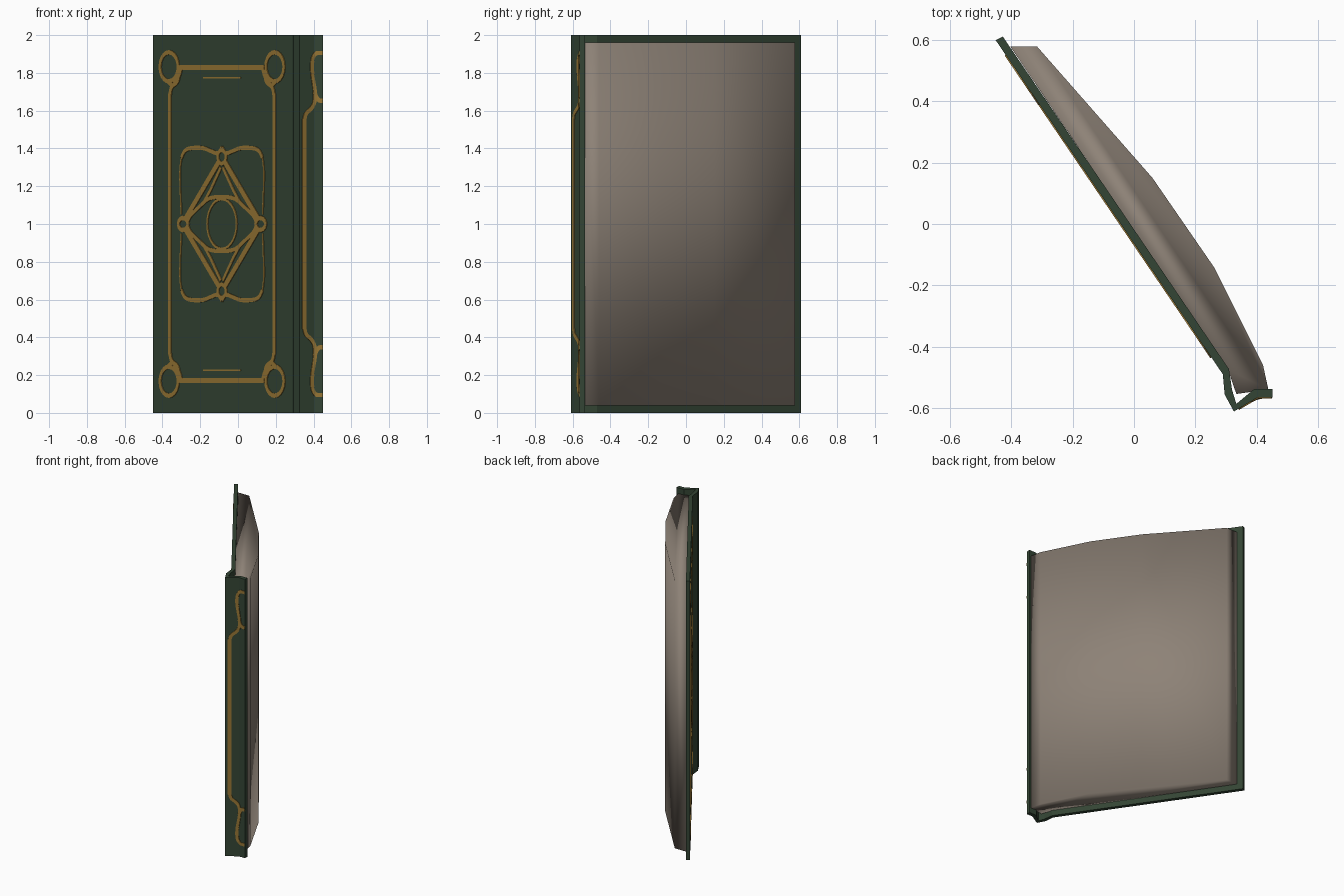
import bpy, bmesh, math
from mathutils import Vector

if "Cube" in bpy.data.objects:
    bpy.data.objects.remove(bpy.data.objects["Cube"])


def material(name, rgb):
    m = bpy.data.materials.new(name)
    m.diffuse_color = (*rgb, 1)
    m.use_nodes = True
    m.node_tree.nodes["Principled BSDF"].inputs["Base Color"].default_value = m.diffuse_color
    return m


GREEN = material("dark green leather", (0.034, 0.060, 0.035))
GOLD = material("dull gold", (0.31, 0.18, 0.035))
PAPER = material("aged paper", (0.27, 0.225, 0.185))


def finish(name, bm, mat, smooth=False):
    bmesh.ops.recalc_face_normals(bm, faces=bm.faces)
    me = bpy.data.meshes.new(name)
    bm.to_mesh(me)
    bm.free()
    me.materials.append(mat)
    for p in me.polygons:
        p.use_smooth = smooth
    ob = bpy.data.objects.new(name, me)
    bpy.context.collection.objects.link(ob)
    return ob


def prism(name, profile, z0, z1, mat, smooth=False):
    bm = bmesh.new()
    f = bm.faces.new([bm.verts.new((x, y, z0)) for x, y in profile])
    r = bmesh.ops.extrude_face_region(bm, geom=[f])
    for v in r["geom"]:
        if isinstance(v, bmesh.types.BMVert):
            v.co.z = z1
    return finish(name, bm, mat, smooth)


# Cover board, hinge groove and half spine, drawn from above
OUTER = [(-0.45, 0.598), (0.289, -0.489), (0.295, -0.555), (0.325, -0.61),
         (0.403, -0.564), (0.45, -0.564)]
INNER = [(0.45, -0.536), (0.392, -0.536), (0.333, -0.585), (0.319, -0.54),
         (0.309, -0.472), (-0.427, 0.61)]
prism("cover_and_spine", OUTER + INNER, 0, 2, GREEN)

# Page block with a bowed open side
PAGES = [(-0.402, 0.577), (-0.315, 0.577), (0.06, 0.15), (0.26, -0.14),
         (0.42, -0.46), (0.437, -0.538), (0.333, -0.553), (0.306, -0.474)]
prism("page_block", PAGES, 0.04, 1.96, PAPER, True)


def on_surface(seg_list, s, z, off):
    """Point at length s along a top-view path, pushed outward by off."""
    for i, (a, b) in enumerate(zip(seg_list, seg_list[1:])):
        a, b = Vector(a), Vector(b)
        d = b - a
        if s <= d.length or i == len(seg_list) - 2:
            d.normalize()
            p = a + d * s + Vector((d.y, -d.x)) * off
            return (p.x, p.y, z)
        s -= d.length


def x_to_s(path, x):
    s = 0
    for a, b in zip(path, path[1:]):
        n = (Vector(b) - Vector(a)).length
        if x <= b[0]:
            return s + n * (x - a[0]) / (b[0] - a[0])
        s += n
    return s


def curve(pts, steps=6):
    """Smooth curve through the points."""
    p = [Vector(q) for q in pts]
    p = [2 * p[0] - p[1]] + p + [2 * p[-1] - p[-2]]
    out = []
    for a, b, c, d in zip(p, p[1:], p[2:], p[3:]):
        for k in range(steps):
            t = k / steps
            out.append(0.5 * (2 * b + (c - a) * t + (2 * a - 5 * b + 4 * c - d) * t * t
                              + (3 * b - a - 3 * c + d) * t ** 3))
    return out + [p[-2]]


def ellipse(cx, cz, rx, rz, n=20):
    return [(cx + rx * math.cos(2 * math.pi * i / n), cz + rz * math.sin(2 * math.pi * i / n))
            for i in range(n)]


def stroke(bm, path, pts, w, closed=False):
    """Thin raised ribbon following (x, z) points as seen from the front."""
    q = [Vector((x_to_s(path, p[0]), p[1])) for p in pts]
    n = len(q)
    rings = []
    for i in range(n):
        a = q[(i - 1) % n] if closed or i else q[i]
        b = q[(i + 1) % n] if closed or i < n - 1 else q[i]
        d1 = (q[i] - a).normalized() if a != q[i] else (b - q[i]).normalized()
        d2 = (b - q[i]).normalized() if b != q[i] else d1
        t = (d1 + d2).normalized()
        side = Vector((-t.y, t.x)) * (w / 2 / max(0.5, t.dot(d1)))
        l, r = q[i] + side, q[i] - side
        rings.append([bm.verts.new(on_surface(path, max(0, p.x), p.y, o))
                      for p, o in ((l, -.001), (r, -.001), (r, .004), (l, .004))])
    for i in range(n if closed else n - 1):
        A, B = rings[i], rings[(i + 1) % n]
        for k in range(4):
            bm.faces.new((A[k], A[(k + 1) % 4], B[(k + 1) % 4], B[k]))
    if not closed:
        bm.faces.new(rings[0])
        bm.faces.new(rings[-1])


BOARD = OUTER[:2]
CX = -0.083


def board(name, items):
    """Repeat each (points, width, closed) in all four quarters of the board."""
    bm = bmesh.new()
    for pts, w, closed in items:
        for sx in (-1, 1):
            for sz in (-1, 1):
                stroke(bm, BOARD, [(CX + sx * u, 1 + sz * v) for u, v in pts], w, closed)
    finish(name, bm, GOLD)


# Border: lines, corner rings and the tails joining them
board("border_frame", [
    ([(0, 0.828), (0.225, 0.828)], 0.026, False),
    ([(0.277, 0), (0.277, 0.69)], 0.028, False),
    ([(0, 0.775), (0.10, 0.775)], 0.008, False),
    (ellipse(0.280, 0.832, 0.048, 0.077), 0.024, True),
    (curve([(0.215, 0.828), (0.225, 0.79), (0.245, 0.75), (0.268, 0.72), (0.277, 0.67)]),
     0.026, False),
    (curve([(0.285, 0.755), (0.262, 0.735), (0.235, 0.755), (0.225, 0.80)]), 0.024, False),
])

# Central emblem: diamond, nodes, outer loops, eye shape and ring
board("centre_emblem", [
    (ellipse(0, 0.355, 0.022, 0.036, 12), 0.022, True),
    (ellipse(0.205, 0, 0.026, 0.032, 12), 0.024, True),
    ([(0.018, 0.325), (0.19, 0.032)], 0.034, False),
    (curve([(0, 0.405), (0.022, 0.375), (0.055, 0.385), (0.10, 0.402), (0.16, 0.402),
            (0.195, 0.388), (0.215, 0.35)]), 0.022, False),
    (curve([(0.215, 0.35), (0.222, 0.28), (0.221, 0.20), (0.215, 0.05)]), 0.010, False),
    (curve([(0.185, 0), (0.165, 0.045), (0.12, 0.09), (0.075, 0.13), (0.035, 0.142),
            (0, 0.142)]), 0.022, False),
    ([(0.005, 0.30), (0.06, 0.18), (0.095, 0.115)], 0.020, False),
])
bm = bmesh.new()
stroke(bm, BOARD, ellipse(CX, 1, 0.078, 0.132, 28), 0.014, True)
finish("centre_ring", bm, GOLD)

# Spine ornament, mirrored top to bottom
SPINE = OUTER[3:]
bm = bmesh.new()
for s in (-1, 1):
    for pts, w in (
        ([(0.350, 0), (0.350, 0.555)], 0.024),
        (curve([(0.350, 0.55), (0.36, 0.585), (0.385, 0.61), (0.403, 0.64), (0.408, 0.69),
                (0.400, 0.75), (0.392, 0.81), (0.394, 0.87), (0.412, 0.902), (0.448, 0.905)]),
         0.022),
        (curve([(0.404, 0.70), (0.415, 0.67), (0.43, 0.655), (0.448, 0.652)]), 0.024),
    ):
        stroke(bm, SPINE, [(p[0], 1 + s * p[1]) for p in pts], w)
# keep the ornament within the half spine
for v in bm.verts:
    v.co.x = min(v.co.x, 0.45)
finish("spine_ornament", bm, GOLD)
